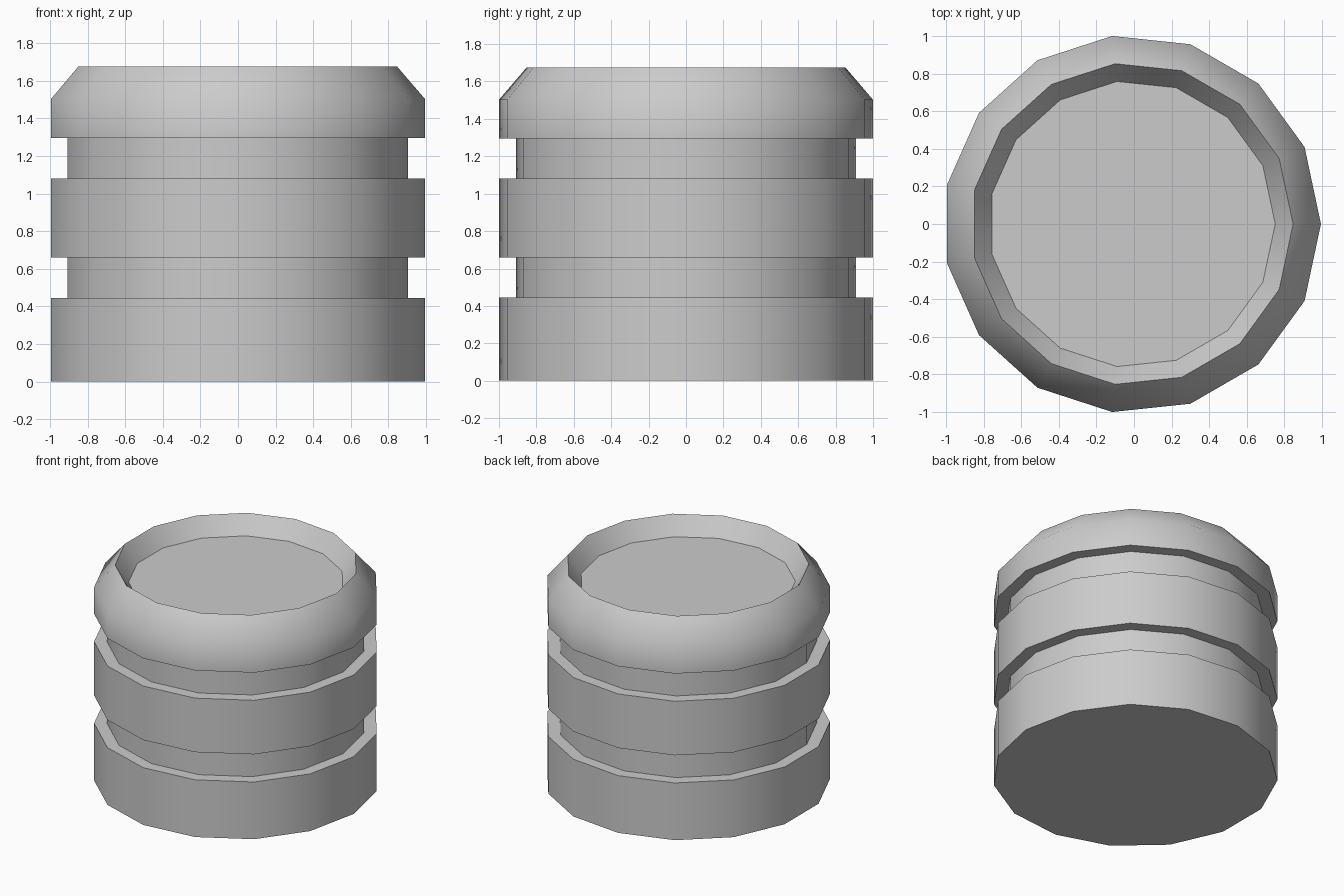
import bpy, bmesh, math

if "Cube" in bpy.data.objects:
    bpy.data.objects.remove(bpy.data.objects["Cube"])

SIDES = 15
CENTRE_X = -0.011   # odd-sided ring, shifted so its bounds are centred
R, GROOVE_R = 1.005, 0.915

# Half profile (radius, z): base, two grooves, bevelled crown, sunken top
profile = [(R, 0), (R, 0.445), (GROOVE_R, 0.445), (GROOVE_R, 0.66),
           (R, 0.66), (R, 1.08), (GROOVE_R, 1.08), (GROOVE_R, 1.295),
           (R, 1.295), (R, 1.503), (0.857, 1.675), (0.762, 1.54)]


def lathe(name, points, sides):
    bm = bmesh.new()
    rings = []
    for r, z in points:
        rings.append([bm.verts.new((CENTRE_X + r * math.cos(math.tau * i / sides),
                                    r * math.sin(math.tau * i / sides), z))
                      for i in range(sides)])
    for a, b in zip(rings, rings[1:]):
        for i in range(sides):
            j = (i + 1) % sides
            bm.faces.new((a[i], a[j], b[j], b[i]))
    # Flat bottom and recessed floor
    bm.faces.new(list(reversed(rings[0])))
    bm.faces.new(rings[-1])
    bmesh.ops.recalc_face_normals(bm, faces=bm.faces[:])
    mesh = bpy.data.meshes.new(name)
    bm.to_mesh(mesh)
    bm.free()
    obj = bpy.data.objects.new(name, mesh)
    bpy.context.collection.objects.link(obj)
    return obj


# Grooved canister body, smooth around the sides with sharp groove edges
body = lathe("grooved_canister", profile, SIDES)
bpy.context.view_layer.objects.active = body
body.select_set(True)
bpy.ops.object.shade_smooth_by_angle(angle=math.radians(48))
